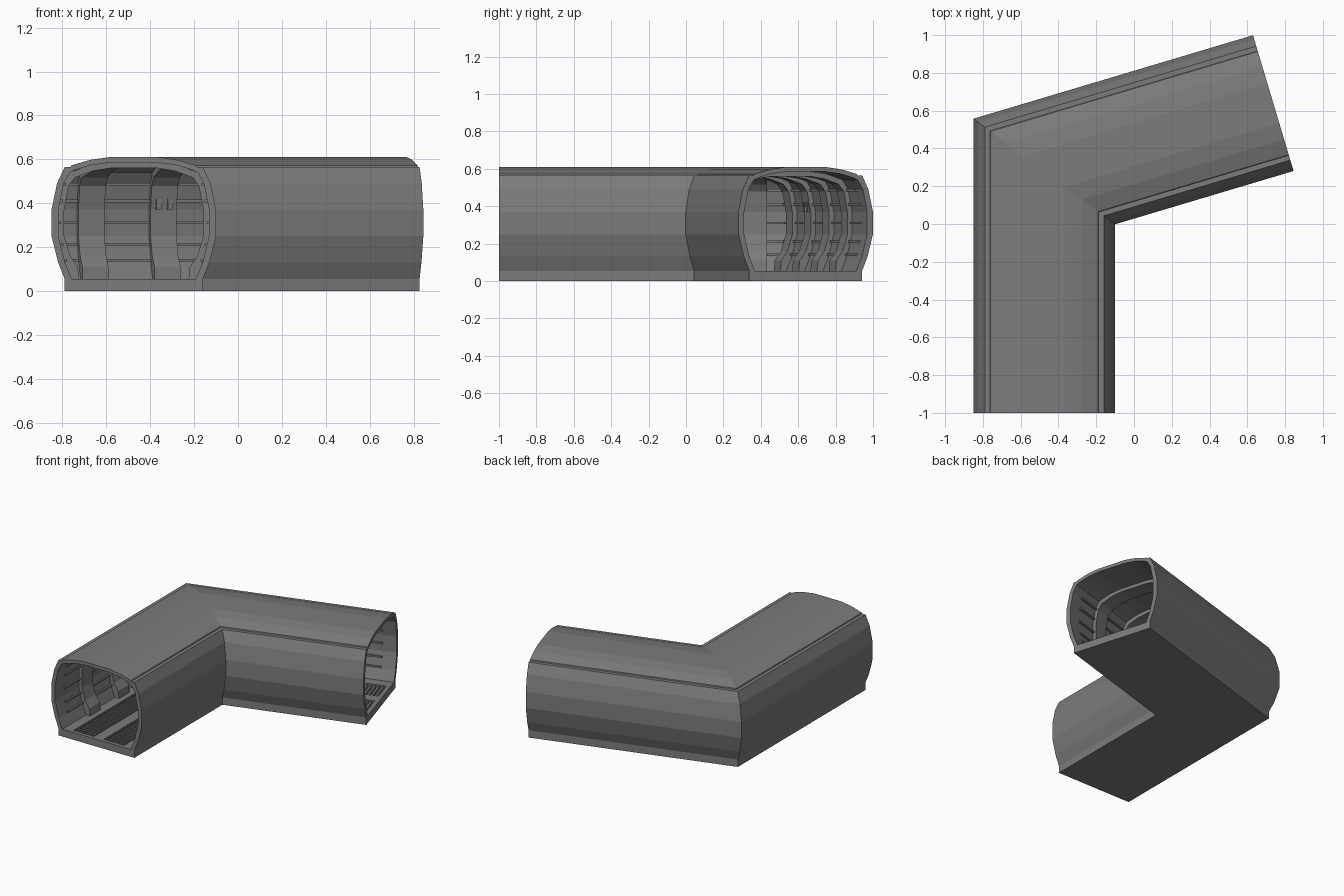
import bpy, bmesh
from mathutils import Vector

cube = bpy.data.objects.get("Cube")
if cube:
    bpy.data.objects.remove(cube)


def material(name, value):
    mat = bpy.data.materials.new(name)
    mat.use_nodes = True
    colour = (value, value, value, 1)
    mat.diffuse_color = colour
    mat.node_tree.nodes["Principled BSDF"].inputs["Base Color"].default_value = colour
    return mat


grey = material("steel grey", 0.2)

# Centre line: two legs, each measured from its open end to the mitred corner
corner = Vector((-0.475, 0.278))
ends = [Vector((-0.475, -1.0)), Vector((0.7375, 0.64))]
heads = [(corner - e).normalized() for e in ends]
forward = [heads[0], -heads[1]]
rights = [Vector((f.y, -f.x)) for f in forward]
mitre = (rights[0] + rights[1]) / (1 + rights[0].dot(rights[1]))
lengths = [(corner - e).length for e in ends]


def reach(leg, u):
    """Distance from the open end to the mitre at side offset u."""
    return lengths[leg] + u * mitre.dot(heads[leg])


def place(leg, d, u, z):
    p = ends[leg] + heads[leg] * min(d, reach(leg, u)) + rights[leg] * u
    return Vector((p.x, p.y, z))


def strip(bm, rings):
    """Skin closed loops in order, without end caps."""
    loops = [[bm.verts.new(p) for p in ring] for ring in rings]
    for a, b in zip(loops, loops[1:]):
        for i in range(len(a)):
            j = (i + 1) % len(a)
            bm.faces.new((a[i], a[j], b[j], b[i]))
    return loops


def prism(bm, leg, section, d0, d1):
    """Extrude a small section along one leg, stopping at the mitre."""
    if d0 >= max(reach(leg, u) for u, z in section) - 0.002:
        return
    loops = strip(bm, [[place(leg, d, u, z) for u, z in section] for d in (d0, d1)])
    bm.faces.new(loops[0])
    bm.faces.new(loops[1])


def finish(name, bm):
    bmesh.ops.remove_doubles(bm, verts=bm.verts, dist=0.0001)
    bmesh.ops.recalc_face_normals(bm, faces=bm.faces)
    mesh = bpy.data.meshes.new(name)
    bm.to_mesh(mesh)
    bm.free()
    mesh.materials.append(grey)
    obj = bpy.data.objects.new(name, mesh)
    bpy.context.collection.objects.link(obj)
    return obj


def mirrored(half):
    return half + [(-u, z) for u, z in reversed(half)]


def box(u0, u1, z0, z1):
    return [(u0, z0), (u1, z0), (u1, z1), (u0, z1)]


# Half cross-sections from the floor up to the roof
outer = [(.315, 0), (.315, .055), (.345, .13), (.375, .25), (.375, .37),
         (.35, .49), (.315, .565), (.288, .565), (.285, .572), (.2, .597), (.11, .61)]
inner = [(.283, .035), (.283, .055), (.314, .13), (.343, .25), (.343, .37),
         (.32, .49), (.29, .54), (.278, .545), (.27, .55), (.195, .573), (.108, .585)]
rib_in = [(.25, .055), (.255, .11), (.29, .16), (.317, .25), (.317, .37),
          (.297, .478), (.268, .517), (.186, .547), (.105, .56)]
rib_out = [(.285, .055), (.306, .11), (.324, .16), (.345, .25), (.345, .37),
           (.322, .49), (.29, .541), (.196, .575), (.109, .587)]

# Outer shell with thick rims at both openings
bm = bmesh.new()
skins = []
for half in (outer, inner):
    section = mirrored(half)
    skins.append(strip(bm, [[place(leg, d, u, z) for u, z in section]
                            for leg, d in ((0, 0), (0, 9), (1, 0))]))
for end in (0, 2):
    a, b = skins[0][end], skins[1][end]
    for i in range(len(a)):
        j = (i + 1) % len(a)
        bm.faces.new((a[i], a[j], b[j], b[i]))
finish("tunnel_shell", bm)

# Arched ribs with thicker feet
bm = bmesh.new()
ro, ri = mirrored(rib_out), mirrored(rib_in)
for leg in range(2):
    for k in range(1, 5):
        d = 0.343 * k
        for i in range(len(ro) - 1):
            prism(bm, leg, [ro[i], ro[i + 1], ri[i + 1], ri[i]], d - .062, d + .062)
finish("arched_ribs", bm)


def wall_offset(z):
    for (u0, z0), (u1, z1) in zip(inner, inner[1:]):
        if z0 <= z <= z1:
            return u0 + (u1 - u0) * (z - z0) / (z1 - z0)


# Horizontal wall rails between the ribs
bm = bmesh.new()
for leg in range(2):
    for side in (-1, 1):
        for z in (.14, .21, .31, .41, .485):
            u = wall_offset(z)
            prism(bm, leg, box(side * (u - .012), side * (u + .008), z - .006, z + .006), .1, 9)
finish("wall_rails", bm)

# Floor plates and end sills
bm = bmesh.new()
for leg in range(2):
    prism(bm, leg, box(-.283, .283, .03, .055), 0, .03)
    for u0, u1 in ((-.284, -.21), (-.04, .04), (.21, .284)):
        prism(bm, leg, box(u0, u1, .03, .055), .03, 9)
finish("floor_plates", bm)

# Floor grating slats
bm = bmesh.new()
for leg in range(2):
    for u0, u1 in ((-.2, -.05), (.05, .2)):
        d = .045
        while d < max(reach(leg, u0), reach(leg, u1)):
            prism(bm, leg, box(u0, u1, .034, .052), d, d + .014)
            d += .028
finish("floor_grating", bm)

# Small control boxes on one rib
bm = bmesh.new()
for d in (1.0, 1.055):
    prism(bm, 1, box(-.32, -.305, .37, .42), d - .012, d + .012)
finish("control_boxes", bm)
